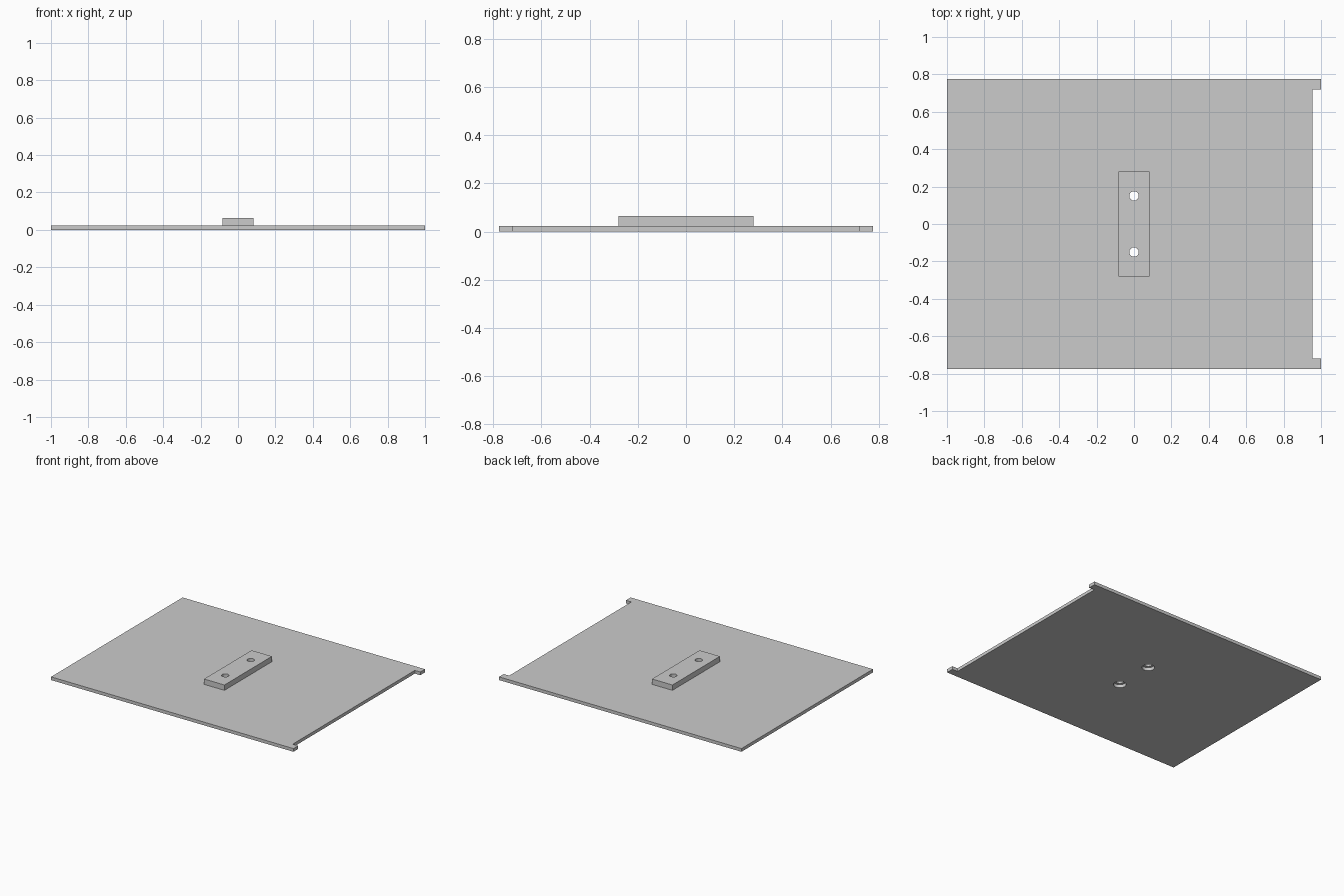
import bpy, bmesh

if "Cube" in bpy.data.objects:
    bpy.data.objects.remove(bpy.data.objects["Cube"], do_unlink=True)

PLATE_TOP = 0.024
BLOCK_TOP = 0.064
HALF_Y = 0.775
NOTCH_X, NOTCH_Y = 0.955, 0.72
HOLE_Y = 0.15

grey = bpy.data.materials.new("plain grey")
grey.use_nodes = True
colour = (0.6, 0.6, 0.6, 1)
grey.diffuse_color = colour
grey.node_tree.nodes["Principled BSDF"].inputs["Base Color"].default_value = colour


def prism(name, outline, z0, z1):
    """Extrude a flat outline from z0 up to z1."""
    bm = bmesh.new()
    base = bm.faces.new([bm.verts.new((x, y, z0)) for x, y in outline])
    top = bmesh.ops.extrude_face_region(bm, geom=[base])["geom"]
    moved = [v for v in top if isinstance(v, bmesh.types.BMVert)]
    bmesh.ops.translate(bm, verts=moved, vec=(0, 0, z1 - z0))
    bmesh.ops.recalc_face_normals(bm, faces=bm.faces)
    mesh = bpy.data.meshes.new(name)
    bm.to_mesh(mesh)
    bm.free()
    mesh.materials.append(grey)
    obj = bpy.data.objects.new(name, mesh)
    bpy.context.collection.objects.link(obj)
    return obj


def drill(obj, radius):
    """Cut the pair of screw holes through an object."""
    for side, y in (("front", -HOLE_Y), ("back", HOLE_Y)):
        bpy.ops.mesh.primitive_cylinder_add(vertices=32, radius=radius, depth=0.4,
                                            location=(0, y, 0))
        cutter = bpy.context.object
        cutter.name = f"{obj.name}_{side}_hole_cutter"
        cutter.data.materials.append(grey)
        cutter.hide_render = True
        cutter.display_type = 'WIRE'
        cutter.hide_set(True)
        cut = obj.modifiers.new(f"{side} hole", 'BOOLEAN')
        cut.operation = 'DIFFERENCE'
        cut.solver = 'EXACT'
        cut.object = cutter


# Flat plate with a long shallow notch leaving two corner tabs
plate = prism("base_plate", [
    (-1, -HALF_Y), (1, -HALF_Y), (1, -NOTCH_Y), (NOTCH_X, -NOTCH_Y),
    (NOTCH_X, NOTCH_Y), (1, NOTCH_Y), (1, HALF_Y), (-1, HALF_Y)], 0, PLATE_TOP)

# Raised mounting block in the middle
block = prism("mounting_block", [
    (-0.084, -0.28), (0.084, -0.28), (0.084, 0.28), (-0.084, 0.28)],
    PLATE_TOP, BLOCK_TOP)

# Wide counterbores in the plate, narrow screw holes in the block
drill(plate, 0.043)
drill(block, 0.025)
